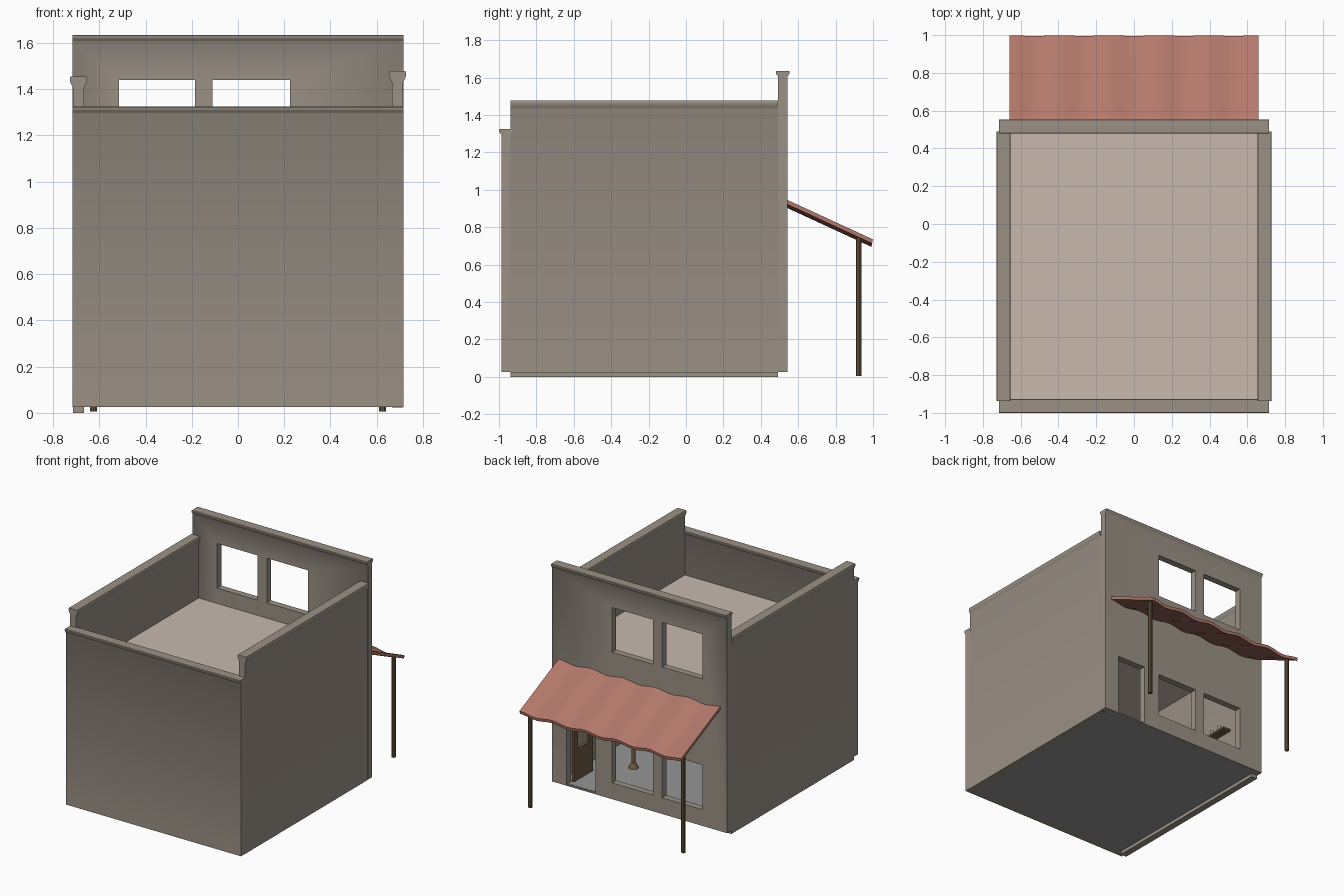
import bpy, math

if "Cube" in bpy.data.objects:
    bpy.data.objects.remove(bpy.data.objects["Cube"])


def mat(name, rgb):
    m = bpy.data.materials.new(name)
    m.diffuse_color = (*rgb, 1)
    m.use_nodes = True
    m.node_tree.nodes["Principled BSDF"].inputs["Base Color"].default_value = m.diffuse_color
    return m


STONE = mat("stone", (0.33, 0.285, 0.24))
TAN = mat("roof_tan", (0.58, 0.49, 0.42))
GREY = mat("floor_grey", (0.3, 0.3, 0.3))
CLAY = mat("awning_red", (0.45, 0.19, 0.145))
WOOD = mat("wood", (0.16, 0.11, 0.06))


def mesh(name, verts, faces, m):
    me = bpy.data.meshes.new(name)
    me.from_pydata(verts, [], faces)
    ob = bpy.data.objects.new(name, me)
    bpy.context.collection.objects.link(ob)
    me.materials.append(m)
    return ob


def prism(name, profile, a, b, place, m):
    """Extrude a 2D profile from a to b; place() maps (u, v, w) to xyz."""
    n = len(profile)
    verts = [place(u, v, w) for w in (a, b) for u, v in profile]
    faces = [tuple(range(n))[::-1], tuple(range(n, 2 * n))]
    faces += [(i, (i + 1) % n, n + (i + 1) % n, n + i) for i in range(n)]
    ob = mesh(name, verts, faces, m)
    bpy.context.view_layer.objects.active = ob
    ob.select_set(True)
    bpy.ops.object.mode_set(mode='EDIT')
    bpy.ops.mesh.select_all(action='SELECT')
    bpy.ops.mesh.normals_make_consistent(inside=False)
    bpy.ops.object.mode_set(mode='OBJECT')
    ob.select_set(False)
    return ob


def box(name, x, y, z, m):
    rect = [(x[0], y[0]), (x[1], y[0]), (x[1], y[1]), (x[0], y[1])]
    return prism(name, rect, z[0], z[1], lambda u, v, w: (u, v, w), m)


def cylinder(name, r1, r2, x, y, z0, z1, m, sides=12):
    bpy.ops.mesh.primitive_cone_add(vertices=sides, radius1=r1, radius2=r2, depth=z1 - z0,
                                    location=(x, y, (z0 + z1) / 2))
    ob = bpy.context.object
    ob.name = name
    ob.data.materials.append(m)
    smooth(ob)
    return ob


def smooth(ob):
    bpy.ops.object.select_all(action='DESELECT')
    ob.select_set(True)
    bpy.context.view_layer.objects.active = ob
    bpy.ops.object.shade_smooth_by_angle(angle=math.radians(35))
    ob.select_set(False)


def cut(ob, *ranges):
    for r in ranges:
        c = box("cutter", *r, STONE)
        mod = ob.modifiers.new("opening", 'BOOLEAN')
        mod.operation, mod.object, mod.solver = 'DIFFERENCE', c, 'EXACT'
        bpy.context.view_layer.objects.active = ob
        bpy.ops.object.modifier_apply(modifier=mod.name)
        bpy.data.objects.remove(c)


def wall_profile(z0, z1, cap):
    """Wall section with a flared coping of height cap."""
    half, wide = 0.0245, 0.037
    right = [(half, z0), (half, z1 - cap)]
    for i in range(1, 5):
        a = i / 4 * math.pi / 2
        right.append((half + (wide - half) * math.sin(a) ** 1.3,
                      z1 - cap + cap * 0.7 * (i / 4)))
    right.append((wide, z1 - cap * 0.12))
    right.append((wide - 0.003, z1))
    return right + [(-u, v) for u, v in reversed(right)]


# Walls: the left side wall sits slightly lower than the right one
along_x = lambda c: (lambda u, v, w: (w, c + u, v))
along_y = lambda c: (lambda u, v, w: (c + u, w, v))
low_wall = prism("low_wall", wall_profile(0.025, 1.325, 0.03), -0.715, 0.715, along_x(-0.963), STONE)
facade = prism("facade_wall", wall_profile(0.025, 1.635, 0.03), -0.715, 0.715, along_x(0.517), STONE)
right_wall = prism("right_wall", wall_profile(0.023, 1.478, 0.048), -0.937, 0.491, along_y(0.69), STONE)
left_wall = prism("left_wall", wall_profile(0.0, 1.455, 0.048), -0.937, 0.491, along_y(-0.69), STONE)

# Facade openings: four windows and a door
WINDOWS = [(-0.515, -0.185), (-0.11, 0.225)]
through = (0.4, 0.65)
cut(facade, *[(x, through, z) for x in WINDOWS for z in ((0.145, 0.475), (1.11, 1.44))],
    ((0.36, 0.595), through, (0.035, 0.485)))
for w in (low_wall, facade, right_wall, left_wall):
    smooth(w)

# Ground floor and recessed roof deck
box("ground_floor", (-0.67, 0.67), (-0.945, 0.53), (0.025, 0.037), GREY)
box("roof_deck", (-0.67, 0.67), (-0.945, 0.495), (0.975, 0.997), TAN)

# Open door with a window hole, swung inwards
door = box("door", (0.57, 0.59), (0.27, 0.49), (0.04, 0.48), WOOD)
cut(door, ((0.5, 0.65), (0.315, 0.445), (0.27, 0.43)))

# Corrugated awning
N, T = 40, 0.022
top, bottom = [], []
for i in range(N + 1):
    x = -0.66 + 1.32 * i / N
    h = 0.009 * math.cos(2 * math.pi * 5 * i / N)
    top.append((x, h + T / 2))
    bottom.append((x, h - T / 2))
awning = prism("awning", top + bottom[::-1], 0.0, 1.0,
               lambda u, v, w: (u, 0.54 + 0.455 * w + 0.4 * v * 0.5, 0.925 - 0.21 * w + v), CLAY)
smooth(awning)

# Awning posts
for s, n in ((-1, "left"), (1, "right")):
    cylinder("awning_post_" + n, 0.015, 0.015, 0.625 * s, 0.923, 0.005, 0.745, WOOD, 10)

# Interior furniture: pedestal table near the door, wall shelf with two jars
cylinder("table_foot", 0.035, 0.015, 0.38, 0.07, 0.037, 0.075, WOOD)
cylinder("table_leg", 0.014, 0.014, 0.38, 0.07, 0.07, 0.24, WOOD)
cylinder("table_top", 0.1, 0.1, 0.38, 0.07, 0.24, 0.255, WOOD, 20)
box("wall_shelf", (-0.666, -0.6), (0.04, 0.26), (0.47, 0.485), WOOD)
for y in (0.1, 0.18):
    cylinder("shelf_jar", 0.016, 0.012, -0.63, y, 0.485, 0.53, GREY)
